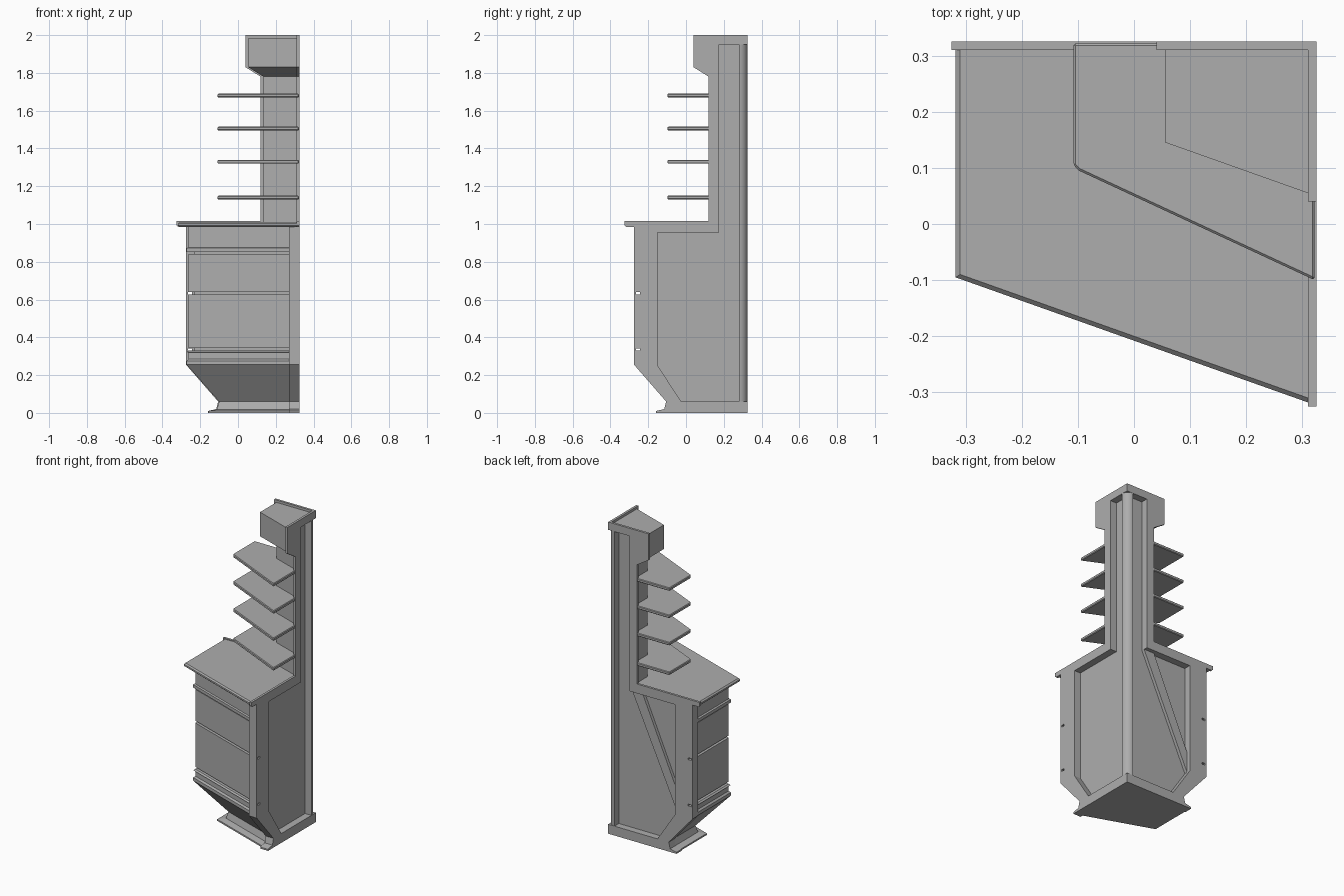
import bpy, bmesh, math

if "Cube" in bpy.data.objects:
    bpy.data.objects.remove(bpy.data.objects["Cube"])

grey = bpy.data.materials.new("plain_grey")
grey.use_nodes = True
COLOUR = (0.42, 0.42, 0.42, 1)
grey.diffuse_color = COLOUR
grey.node_tree.nodes["Principled BSDF"].inputs["Base Color"].default_value = COLOUR


def loft(name, rings):
    """Closed solid through rings of equal point count."""
    bm = bmesh.new()
    loops = [[bm.verts.new(p) for p in ring] for ring in rings]
    n = len(loops[0])
    for low, high in zip(loops, loops[1:]):
        for i in range(n):
            j = (i + 1) % n
            bm.faces.new((low[i], low[j], high[j], high[i]))
    bm.faces.new(loops[0])
    bm.faces.new(loops[-1])
    bmesh.ops.recalc_face_normals(bm, faces=bm.faces)
    mesh = bpy.data.meshes.new(name)
    bm.to_mesh(mesh)
    bm.free()
    mesh.materials.append(grey)
    obj = bpy.data.objects.new(name, mesh)
    bpy.context.collection.objects.link(obj)
    return obj


def wall(name, outline, near, far, back):
    """Upright prism of an outline, on the right side or swapped to the back."""
    place = (lambda u, w, z: (u, w, z)) if back else (lambda u, w, z: (w, u, z))
    return loft(name, [[place(u, w, z) for u, z in outline] for w in (near, far)])


def slab(name, plan, z, height):
    return loft(name, [[(x, y, h) for x, y in plan] for h in (z, z + height)])


def apply(obj, kind, **settings):
    mod = obj.modifiers.new(kind.lower(), kind)
    for key, value in settings.items():
        setattr(mod, key, value)
    bpy.context.view_layer.objects.active = obj
    bpy.ops.object.modifier_apply(modifier=mod.name)


# Cabinet body: one profile carried round the left and the slanted front
INNER, SLANT = 0.31, 0.355


def plan_ring(d, z):
    corner = d + SLANT * (INNER - d)
    return [(INNER, INNER, z), (d, INNER, z), (d, corner, z), (INNER, d, z)]


FACE, RAIL, GROOVE = -0.262, -0.272, -0.23
profile = [(-0.155, 0), (-0.155, 0.01), (-0.112, 0.018), (-0.1, 0.06),
           (RAIL, 0.255), (RAIL, 0.275), (FACE, 0.285), (FACE, 0.32),
           (RAIL, 0.322)]
for z in (0.33, 0.626):
    profile += [(FACE, z), (GROOVE, z), (GROOVE, z + 0.014), (FACE, z + 0.014)]
profile += [(FACE, 0.842), (GROOVE, 0.842), (GROOVE, 0.852), (RAIL, 0.852),
            (RAIL, 0.872), (FACE, 0.876), (FACE, 0.985),
            (-0.31, 0.985), (-0.318, 0.992), (-0.318, 1.002), (-0.31, 1.01),
            (0.135, 1.01), (0.135, 1.78), (0.055, 1.83), (0.055, 1.985)]
body = loft("cabinet_body", [plan_ring(d, z) for d, z in profile])

# Side panels: the same outline on the right and on the back
EDGE, FLOOR = 0.325, 0.28
foot = [(EDGE, 0), (-0.16, 0), (-0.16, 0.01), (-0.115, 0.02), (-0.105, 0.06),
        (-0.275, 0.255), (-0.275, 0.985)]
outline = foot + [(-0.318, 0.985), (-0.325, 0.992), (-0.325, 1.015), (0.12, 1.015),
                  (0.12, 1.78), (0.04, 1.83), (0.04, 2), (EDGE, 2)]
post = foot + [(EDGE, 0.985)]
recess = [(0.35, 0.06), (-0.025, 0.06), (-0.15, 0.25), (-0.15, 0.955),
          (0.175, 0.955), (0.175, 1.95), (0.35, 1.95)]

cut_parts, cutters = [body], []
for back in (False, True):
    side = "back" if back else "right"
    cut_parts.append(wall(side + "_panel", outline, INNER, EDGE, back))
    cut_parts.append(wall(side + "_end_board", post, 0.27, 0.312, back))
    cutters.append(wall(side + "_recess_cutter", recess, FLOOR, 0.36, back))
    for z in (0.33, 0.627):
        hole = [(-0.265, z), (-0.243, z), (-0.243, z + 0.012), (-0.265, z + 0.012)]
        cutters.append(wall(side + "_slot_cutter", hole, 0.262, 0.36, back))

for part in cut_parts:
    for cutter in cutters:
        cutter.hide_render = True
        apply(part, "BOOLEAN", object=cutter, operation="DIFFERENCE", solver="EXACT")
for cutter in cutters:
    bpy.data.objects.remove(cutter)

# Rounded post filling the open rear corner
arc = [(FLOOR + 0.045 * math.cos(a), FLOOR + 0.045 * math.sin(a))
       for a in [math.pi / 2 * i / 10 for i in range(11)]]
corner_post = slab("corner_post", [(FLOOR, FLOOR)] + arc, 0.06, 1.89)

# Diagonal brace in the back recess
wall("diagonal_brace", [(0.175, 0.955), (0.1, 0.955), (-0.15, 0.385), (-0.15, 0.25)],
     0.275, 0.3, True)

# Shelves
shelf_plan = [(0.322, -0.1), (0.322, 0.13), (0.2, 0.2), (0.13, 0.322),
              (-0.108, 0.322), (-0.108, 0.105), (-0.098, 0.095)]
for i, z in enumerate((1.13, 1.32, 1.495, 1.67)):
    shelf = slab(f"shelf_{i + 1}", shelf_plan, z, 0.02)
    apply(shelf, "BEVEL", width=0.004, segments=1)

# Smooth only the gentle curves
bpy.ops.object.select_all(action="DESELECT")
corner_post.select_set(True)
bpy.context.view_layer.objects.active = corner_post
bpy.ops.object.shade_smooth_by_angle(angle=math.radians(30))
